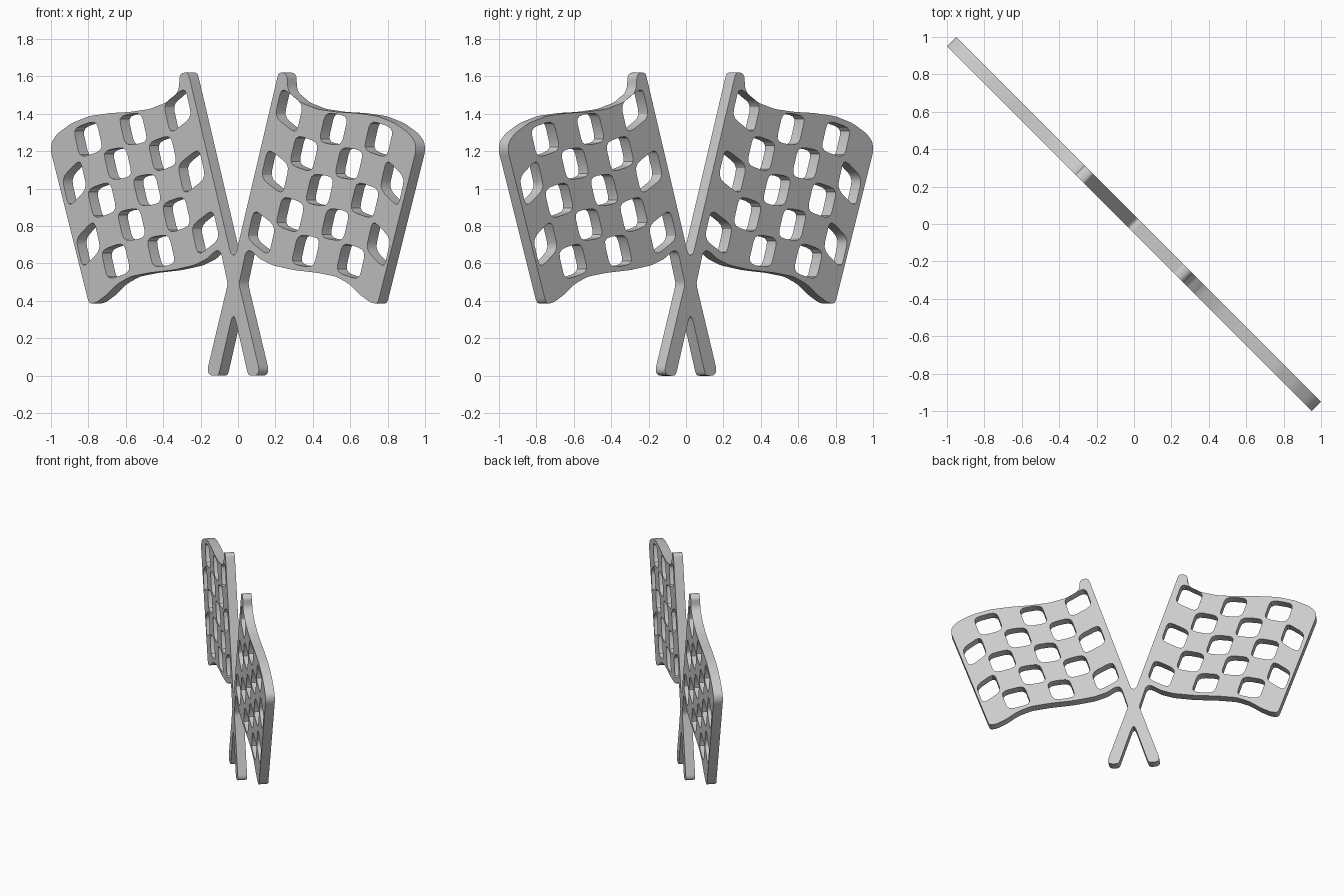
import bpy, bmesh
from mathutils import Matrix, Vector

cube = bpy.data.objects.get("Cube")
if cube:
    bpy.data.objects.remove(cube)

DIAG = 2 ** 0.5
HALF_THICKNESS = 0.025 * DIAG

# Half silhouette: pole, waving cloth, crossing and leg
POLE = [(0, .642), (.015, .655), (.234, 1.59), (.243, 1.62), (.272, 1.62), (.288, 1.602)]
CLOTH_TOP = [(.29, 1.54), (.305, 1.505), (.36, 1.46), (.45, 1.425), (.555, 1.41), (.66, 1.404),
             (.77, 1.388), (.865, 1.35), (.94, 1.295), (.972, 1.25), (.976, 1.2)]
CLOTH_BOTTOM = [(.776, .40), (.765, .385), (.735, .39), (.68, .43), (.62, .49), (.55, .53),
                (.45, .55), (.32, .565), (.21, .59), (.14, .625), (.10, .665), (.08, .67),
                (.065, .655)]
LEG = [(.03, .49), (.137, .04), (.135, .015), (.12, 0), (.085, 0), (.076, .015),
       (.01, .305), (0, .32)]
# Checker column borders, outer edge first: distance from the centre and cloth height
COLUMNS = [(.935, 1.142), (.838, 1.243), (.715, 1.286), (.595, 1.308),
           (.475, 1.329), (.355, 1.372), (.24, 1.463)]


def mirrored(points):
    return [(-x, z) for x, z in reversed(points)]


def rounded(points, radius, steps=3):
    """Round every corner of a closed outline."""
    pts = [Vector(p) for p in points]
    out = []
    for i, p in enumerate(pts):
        before, after = pts[i - 1] - p, pts[(i + 1) % len(pts)] - p
        a = p + before.normalized() * min(radius, before.length * 0.4)
        b = p + after.normalized() * min(radius, after.length * 0.4)
        for k in range(steps + 1):
            t = k / steps
            out.append(a * (1 - t) ** 2 + p * 2 * t * (1 - t) + b * t * t)
    return out


def cloth_point(border, row):
    x, z = COLUMNS[border]
    return (x - .037 * row, z - .163 * row)


def hole(col, row):
    low, high = row + .49, row - .49
    corners = [cloth_point(col, low), cloth_point(col + 1, low),
               cloth_point(col + 1, high), cloth_point(col, high)]
    return rounded(corners, .04)


# Closed outline, then the checker openings on both flags
half = POLE + CLOTH_TOP + CLOTH_BOTTOM + LEG
outlines = [rounded(half + mirrored(half[1:-1]), .02)]
for row in range(5):
    for col in range((row + 1) % 2, 6, 2):
        opening = hole(col, row)
        outlines += [opening, mirrored(opening)]

# Filled flat curve with thickness
curve = bpy.data.curves.new("crossed_flags", 'CURVE')
curve.dimensions = '2D'
curve.fill_mode = 'BOTH'
curve.extrude = HALF_THICKNESS
for outline in outlines:
    spline = curve.splines.new('POLY')
    spline.points.add(len(outline) - 1)
    for point, (x, z) in zip(spline.points, outline):
        point.co = (x * DIAG, z, 0, 1)
    spline.use_cyclic_u = True
flags = bpy.data.objects.new("crossed_flags", curve)
bpy.context.collection.objects.link(flags)
bpy.ops.object.select_all(action='DESELECT')
flags.select_set(True)
bpy.context.view_layer.objects.active = flags
bpy.ops.object.convert(target='MESH')

# Stand the plate upright along the diagonal
mesh = flags.data
d = 1 / DIAG
mesh.transform(Matrix(((d, 0, -d, 0), (-d, 0, -d, 0), (0, 1, 0, 0), (0, 0, 0, 1))))
bm = bmesh.new()
bm.from_mesh(mesh)
bmesh.ops.remove_doubles(bm, verts=bm.verts, dist=0.0001)
bmesh.ops.recalc_face_normals(bm, faces=bm.faces)
bm.to_mesh(mesh)
bm.free()
bpy.ops.object.shade_smooth_by_angle(angle=0.5)

# Plain grey
grey = bpy.data.materials.new("light_grey")
grey.use_nodes = True
colour = (.6, .6, .6, 1)
grey.diffuse_color = colour
grey.node_tree.nodes["Principled BSDF"].inputs["Base Color"].default_value = colour
mesh.materials.clear()
mesh.materials.append(grey)
